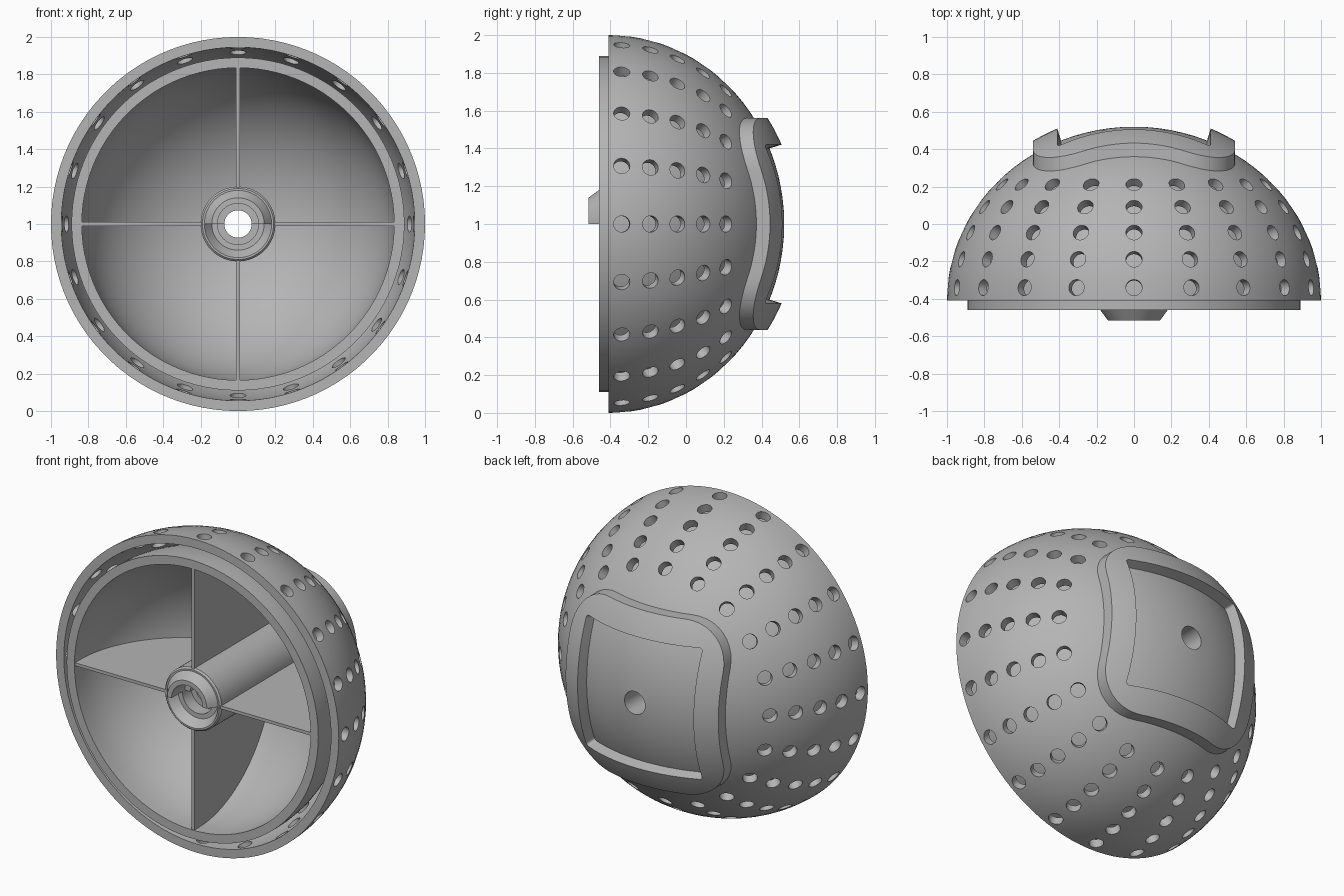
import bpy, bmesh, math
from mathutils import Vector

if "Cube" in bpy.data.objects:
    bpy.data.objects.remove(bpy.data.objects["Cube"], do_unlink=True)

RIM_Y = -0.41      # plane of the dome's open edge
AXIS_Z = 1.0       # height of the dome's axis, which runs along y
BORE = 0.073
DEPTH = 0.93       # dome depth from rim to apex

grey = bpy.data.materials.new("plain grey")
grey.use_nodes = True
grey.diffuse_color = (0.46, 0.46, 0.46, 1)
grey.node_tree.nodes["Principled BSDF"].inputs["Base Color"].default_value = (0.46, 0.46, 0.46, 1)


def finish(bm, name):
    """Turn a bmesh into a named object with clean normals."""
    bmesh.ops.remove_doubles(bm, verts=bm.verts, dist=1e-5)
    bmesh.ops.recalc_face_normals(bm, faces=bm.faces)
    mesh = bpy.data.meshes.new(name)
    bm.to_mesh(mesh)
    bm.free()
    mesh.materials.append(grey)
    ob = bpy.data.objects.new(name, mesh)
    bpy.context.collection.objects.link(ob)
    return ob


def smooth(ob):
    bpy.ops.object.select_all(action="DESELECT")
    ob.select_set(True)
    bpy.context.view_layer.objects.active = ob
    bpy.ops.object.shade_smooth_by_angle(angle=math.radians(30))


def around(r, y, a):
    return Vector((r * math.cos(a), y, AXIS_Z + r * math.sin(a)))


def dome_y(r, radius=1.0, depth=DEPTH):
    return RIM_Y + depth * math.sqrt(max(0, 1 - (r / radius) ** 2))


def arc(radius, depth, r_min, steps=24):
    """Elliptical dome profile from the rim to the given inner radius."""
    end = math.acos(r_min / radius)
    return [(radius * math.cos(end * i / steps), RIM_Y + depth * math.sin(end * i / steps))
            for i in range(steps + 1)]


def revolve(profile, name, start=0, sweep=math.tau, segments=100):
    """Spin a closed (radius, y) profile about the axis; cap partial sweeps."""
    bm = bmesh.new()
    full = sweep > 6.28
    rings = [[bm.verts.new(around(r, y, start + sweep * i / segments)) for r, y in profile]
             for i in range(segments if full else segments + 1)]
    for i in range(segments):
        a, b = rings[i], rings[(i + 1) % len(rings)]
        for j in range(len(profile)):
            k = (j + 1) % len(profile)
            bm.faces.new((a[j], a[k], b[k], b[j]))
    if not full:
        bm.faces.new(rings[0])
        bm.faces.new(rings[-1])
    return finish(bm, name)


# Outer perforated shell
outer = revolve(arc(1, DEPTH, BORE) + arc(0.945, DEPTH - 0.055, BORE)[::-1], "outer_shell")

# Cutter with five rows of twenty holes, each square to the surface
bm = bmesh.new()
for y in (-0.34, -0.188, -0.045, 0.092, 0.212):
    r = math.sqrt(1 - ((y - RIM_Y) / DEPTH) ** 2)
    for i in range(20):
        a = math.tau * i / 20
        radial = around(1, 0, a) - around(0, 0, a)
        normal = radial * r + Vector((0, (y - RIM_Y) / DEPTH ** 2, 0))
        matrix = normal.to_track_quat("Z", "Y").to_matrix().to_4x4()
        matrix.translation = around(r, y, a)
        bmesh.ops.create_cone(bm, cap_ends=True, segments=24, radius1=0.043, radius2=0.043,
                              depth=0.2, matrix=matrix)
cutter = finish(bm, "hole_cutter")
cutter.hide_render = True
cut = outer.modifiers.new("holes", "BOOLEAN")
cut.object = cutter
cut.solver = "EXACT"
bpy.context.view_layer.objects.active = outer
bpy.ops.object.modifier_apply(modifier=cut.name)
bpy.data.objects.remove(cutter, do_unlink=True)
smooth(outer)

# Inner shell with its raised front ring
inner = revolve([(0.89, -0.46)] + arc(0.89, 0.82, BORE)
                + arc(0.835, 0.765, BORE)[::-1] + [(0.835, -0.46)], "inner_shell")
smooth(inner)

# Central boss in two halves: raised cam above, recessed seat below
back = [(BORE, 0.51), (0.2, dome_y(0.2) - 0.01), (0.2, -0.45), (0.19, -0.46), (0.18, -0.46)]
upper = back + [(0.14, -0.515), (0.11, -0.515), (0.11, -0.38), (BORE, -0.38)]
lower = back + [(0.14, -0.405), (0.11, -0.405), (0.11, -0.32), (BORE, -0.32)]
smooth(revolve(upper, "boss_upper_half", 0, math.pi, 32))
smooth(revolve(lower, "boss_lower_half", math.pi, math.pi, 32))

# Four ribs from the boss to the inner shell
rib_profile = [(0.19, -0.455), (0.84, -0.455)] + arc(0.85, 0.78, 0.19)
for i, side in enumerate(("left", "top", "right", "bottom")):
    a = math.tau * i / 4
    bm = bmesh.new()
    offset = around(0.01, 0, a + math.pi / 2) - around(0, 0, 0)
    sides = [[bm.verts.new(around(r, y, a) + s * offset) for r, y in rib_profile] for s in (-1, 1)]
    for loop in sides:
        bm.faces.new(loop)
    for j in range(len(rib_profile)):
        k = (j + 1) % len(rib_profile)
        bm.faces.new((sides[0][j], sides[0][k], sides[1][k], sides[1][j]))
    finish(bm, side + "_rib")


def rounded_rectangle(hx, hz, radius, corner_steps=10, side_steps=14):
    """Outline points; equal step counts let two outlines be bridged."""
    points = []
    for q in range(4):
        sx, sz = ((1, 1), (-1, 1), (-1, -1), (1, -1))[q]
        corner = [(sx * (hx - radius) + radius * math.cos(t), sz * (hz - radius) + radius * math.sin(t))
                  for t in ((q + i / corner_steps) * math.pi / 2 for i in range(corner_steps + 1))]
        points.append(corner)
    outline = []
    for q in range(4):
        outline += points[q]
        (x0, z0), (x1, z1) = points[q][-1], points[(q + 1) % 4][0]
        outline += [(x0 + (x1 - x0) * i / side_steps, z0 + (z1 - z0) * i / side_steps)
                    for i in range(1, side_steps)]
    return outline


# Raised rounded-square frame hugging the back of the dome
rim = rounded_rectangle(0.54, 0.56, 0.27)
opening_top = rounded_rectangle(0.41, 0.42, 0.02)
opening_base = rounded_rectangle(0.385, 0.395, 0.02)
STEPS = 6
bm = bmesh.new()
columns = []
for p, top, base in zip(rim, opening_top, opening_base):
    section = []
    for inner_point, lift, order in ((top, 0.072, range(STEPS + 1)),
                                     (base, -0.02, range(STEPS, -1, -1))):
        for i in order:
            t = i / STEPS
            x, z = (p[n] + (inner_point[n] - p[n]) * t for n in (0, 1))
            section.append(bm.verts.new((x, dome_y(math.hypot(x, z)) + lift, AXIS_Z + z)))
    columns.append(section)
for i in range(len(columns)):
    a, b = columns[i], columns[(i + 1) % len(columns)]
    for j in range(len(a)):
        k = (j + 1) % len(a)
        bm.faces.new((a[j], a[k], b[k], b[j]))
smooth(finish(bm, "back_frame"))
